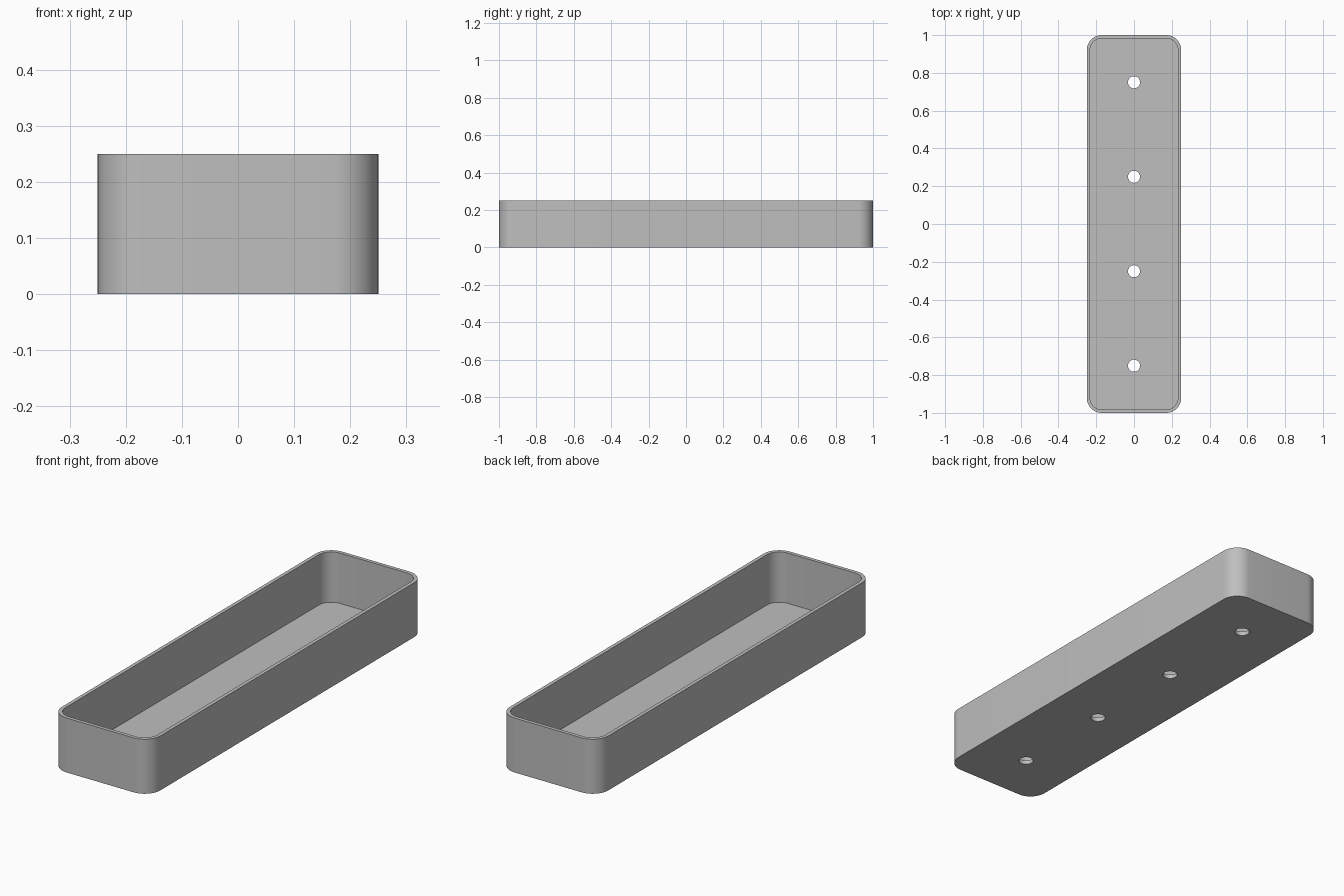
import bpy, bmesh, math

if "Cube" in bpy.data.objects:
    bpy.data.objects.remove(bpy.data.objects["Cube"])

W, L, H = 0.25, 1.0, 0.25      # half width, half length, height
WALL, FLOOR, R = 0.017, 0.019, 0.08
SEG = 12

grey = bpy.data.materials.new("light_grey")
grey.diffuse_color = (0.52, 0.52, 0.52, 1)
grey.use_nodes = True
grey.node_tree.nodes["Principled BSDF"].inputs["Base Color"].default_value = grey.diffuse_color


def outline(bm, inset, z):
    """Rounded rectangle loop of vertices."""
    r = R - inset
    verts = []
    for k, (sx, sy) in enumerate(((1, 1), (-1, 1), (-1, -1), (1, -1))):
        for i in range(SEG + 1):
            a = math.pi / 2 * (k + i / SEG)
            verts.append(bm.verts.new((sx * (W - R) + r * math.cos(a),
                                       sy * (L - R) + r * math.sin(a), z)))
    return verts


# Tray shell: outer wall, rim, inner wall, closed by bottom and floor
bm = bmesh.new()
loops = [outline(bm, 0, 0), outline(bm, 0, H),
         outline(bm, WALL, H), outline(bm, WALL, FLOOR)]
for a, b in zip(loops, loops[1:]):
    n = len(a)
    for i in range(n):
        j = (i + 1) % n
        bm.faces.new((a[i], a[j], b[j], b[i]))
bm.faces.new(loops[0][::-1])
bm.faces.new(loops[-1])
bmesh.ops.recalc_face_normals(bm, faces=bm.faces)
mesh = bpy.data.meshes.new("tray")
bm.to_mesh(mesh)
bm.free()
mesh.materials.append(grey)
tray = bpy.data.objects.new("tray", mesh)
bpy.context.collection.objects.link(tray)

# Four drain holes through the floor
for y in (-0.75, -0.25, 0.25, 0.75):
    bpy.ops.mesh.primitive_cylinder_add(vertices=32, radius=0.032, depth=0.1,
                                        location=(0, y, 0))
    cutter = bpy.context.object
    cutter.name = "drain_hole_cutter"
    cutter.data.materials.append(grey)
    mod = tray.modifiers.new("drain_hole", 'BOOLEAN')
    mod.operation = 'DIFFERENCE'
    mod.solver = 'EXACT'
    mod.object = cutter
    bpy.context.view_layer.objects.active = tray
    bpy.ops.object.modifier_apply(modifier=mod.name)
    bpy.data.objects.remove(cutter)

# Smooth corners, crisp edges
bpy.ops.object.select_all(action='DESELECT')
tray.select_set(True)
bpy.context.view_layer.objects.active = tray
bpy.ops.object.shade_smooth_by_angle(angle=math.radians(30))
